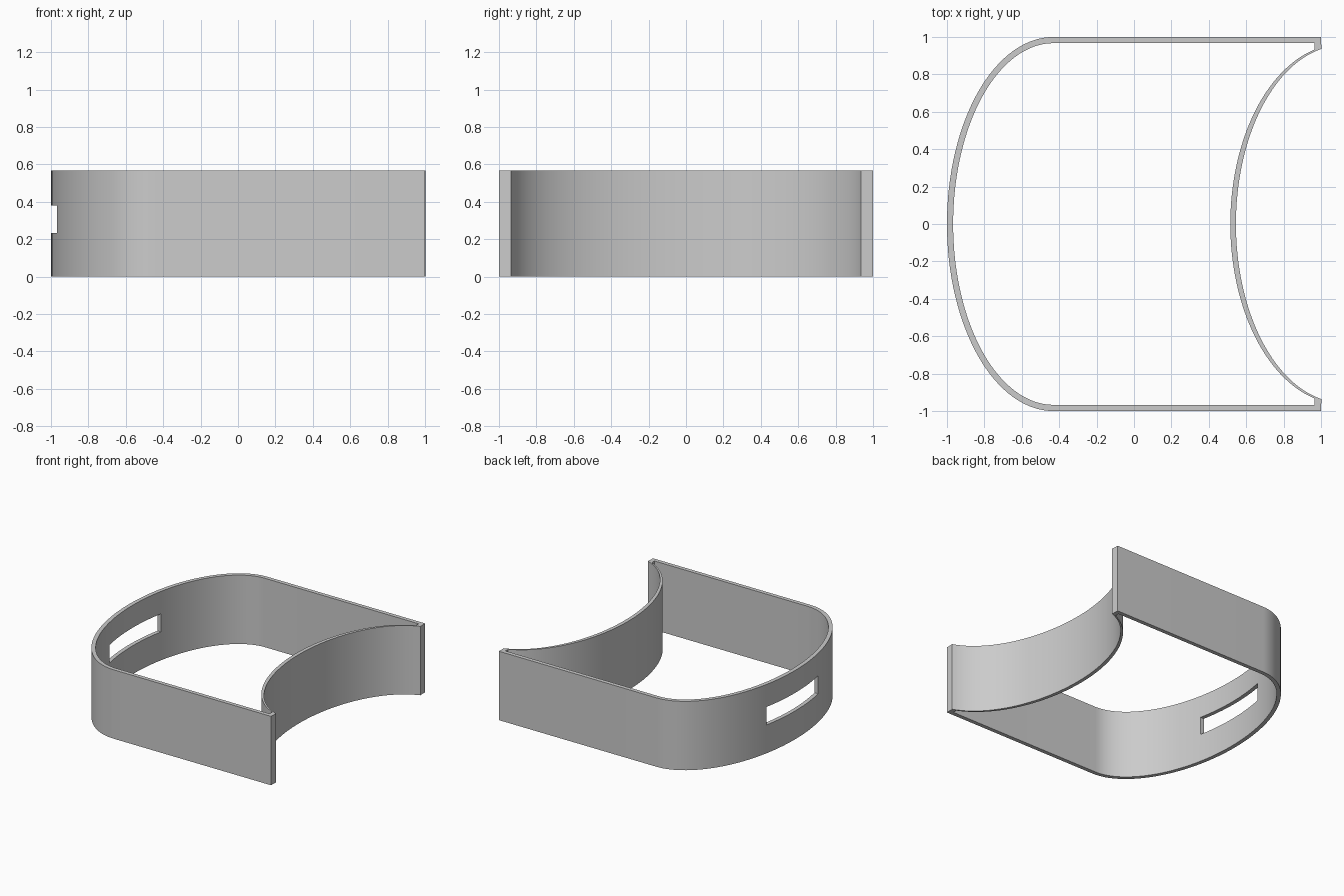
import bpy, bmesh
from math import sin, cos, pi, asin, radians

cube = bpy.data.objects.get("Cube")
if cube:
    bpy.data.objects.remove(cube, do_unlink=True)

HEIGHT = 0.566
STEPS = 64

grey = bpy.data.materials.new("plain grey")
grey.use_nodes = True
colour = (0.6, 0.6, 0.6, 1)
grey.diffuse_color = colour
grey.node_tree.nodes["Principled BSDF"].inputs["Base Color"].default_value = colour


def arc(cx, a, b, half_angle):
    """Elliptical arc bulging towards -x, running from +y to -y."""
    angles = [half_angle * (1 - 2 * i / STEPS) for i in range(STEPS + 1)]
    return [(cx - a * cos(t), b * sin(t)) for t in angles]


def contour(end_x, side_y, round_arc, hollow_arc):
    """Closed outline: side, rounded end, side, hollow end."""
    return [(end_x, side_y)] + round_arc + [(end_x, -side_y)] + hollow_arc[::-1]


# Outer and inner outlines of the wall, with matching point counts
outer = contour(1.0, 1.0, arc(-0.43, 0.57, 1.0, pi / 2),
                arc(1.115, 0.57, 0.955, asin(0.936 / 0.955)))
inner = contour(0.965, 0.967, arc(-0.43, 0.537, 0.967, pi / 2),
                arc(1.115, 0.6, 0.963, asin(0.932 / 0.963)))

# Wall band
bm = bmesh.new()
loops = [[bm.verts.new((x, y, z)) for x, y in outline]
         for outline, z in ((outer, 0), (outer, HEIGHT), (inner, HEIGHT), (inner, 0))]
count = len(outer)
for k in range(4):
    a, b = loops[k], loops[(k + 1) % 4]
    for i in range(count):
        j = (i + 1) % count
        bm.faces.new((a[i], a[j], b[j], b[i]))
bmesh.ops.recalc_face_normals(bm, faces=bm.faces)
mesh = bpy.data.meshes.new("wall_band")
bm.to_mesh(mesh)
bm.free()
mesh.materials.append(grey)
wall = bpy.data.objects.new("wall_band", mesh)
bpy.context.collection.objects.link(wall)

# Slot through the middle of the rounded end
bpy.ops.mesh.primitive_cube_add(size=1, location=(-0.97, 0, 0.307))
cutter = bpy.context.object
cutter.name = "slot_cutter"
cutter.scale = (0.3, 0.67, 0.148)
cutter.hide_render = True
cutter.data.materials.append(grey)

slot = wall.modifiers.new("slot", "BOOLEAN")
slot.operation = "DIFFERENCE"
slot.solver = "EXACT"
slot.object = cutter

bpy.ops.object.select_all(action="DESELECT")
wall.select_set(True)
bpy.context.view_layer.objects.active = wall
bpy.ops.object.modifier_apply(modifier="slot")
bpy.data.objects.remove(cutter, do_unlink=True)
bpy.ops.object.shade_smooth_by_angle(angle=radians(30))
